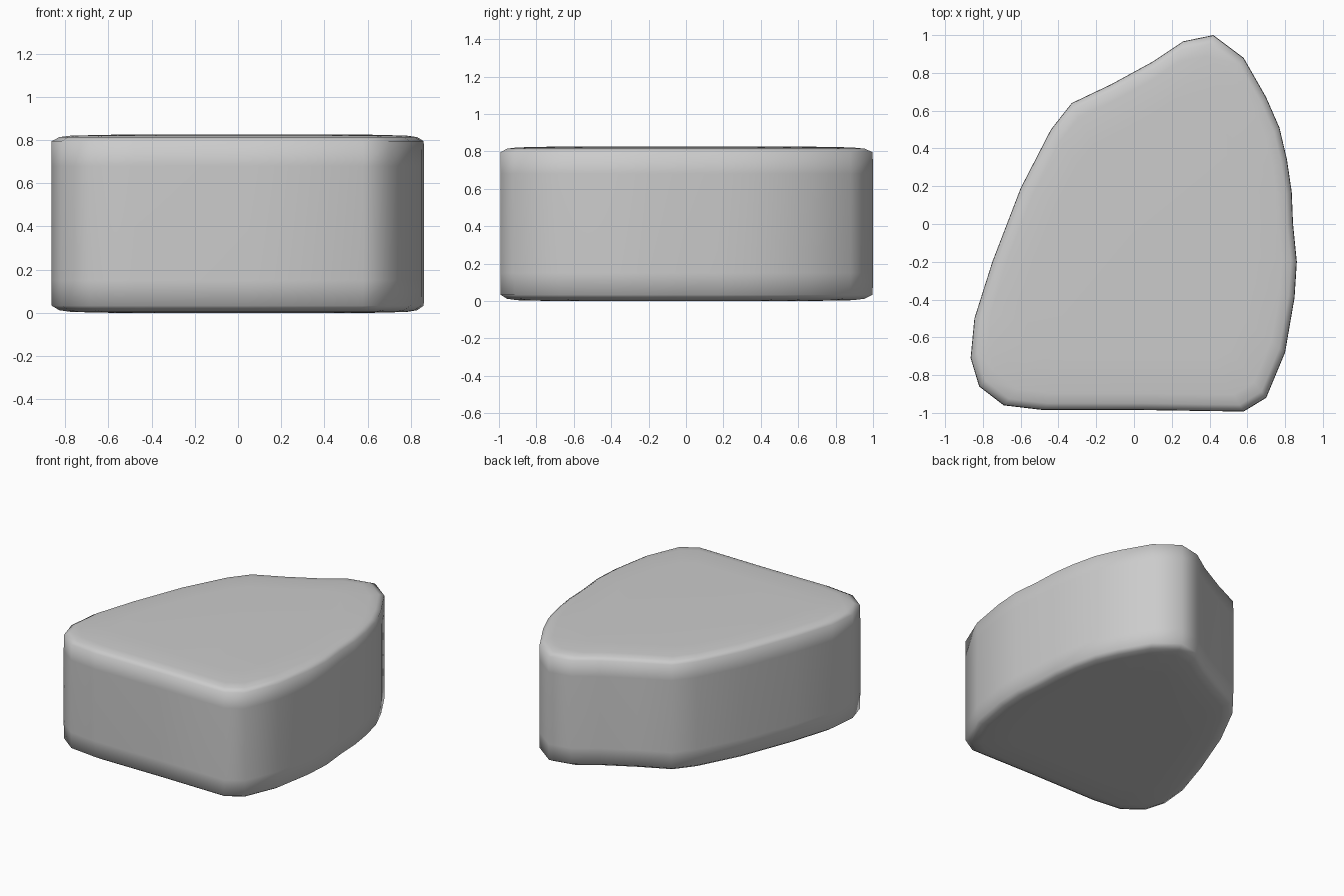
import bpy, bmesh

# Outline seen from above, counter-clockwise
outline = [(-0.48, -0.985), (0.05, -0.985), (0.58, -0.993), (0.70, -0.92), (0.80, -0.68),
           (0.85, -0.39), (0.862, -0.20), (0.842, 0.0), (0.835, 0.17), (0.81, 0.34),
           (0.77, 0.51), (0.70, 0.67), (0.58, 0.88), (0.42, 1.0), (0.26, 0.967),
           (0.10, 0.86), (-0.12, 0.74), (-0.33, 0.64), (-0.44, 0.50), (-0.60, 0.19),
           (-0.75, -0.20), (-0.845, -0.50), (-0.865, -0.71), (-0.82, -0.86), (-0.69, -0.96)]
CX, CY = 0.06, -0.1

# Rounded wall profile: (scale about the centre, height)
profile = [(0.70, 0.0), (0.90, 0.004), (0.96, 0.012), (0.998, 0.033), (1.0, 0.15),
           (1.0, 0.41), (1.0, 0.68), (0.998, 0.795), (0.96, 0.814), (0.90, 0.821),
           (0.70, 0.825)]

# Stone block: stacked rings, capped top and bottom
bm = bmesh.new()
rings = [[bm.verts.new((CX + (x - CX) * s, CY + (y - CY) * s, z)) for x, y in outline]
         for s, z in profile]
n = len(outline)
for a, b in zip(rings, rings[1:]):
    for i in range(n):
        j = (i + 1) % n
        bm.faces.new((a[i], a[j], b[j], b[i]))
bm.faces.new(rings[0][::-1])
bm.faces.new(rings[-1])
for f in bm.faces:
    f.smooth = True

mesh = bpy.data.meshes.new("stone_block")
bm.to_mesh(mesh)
bm.free()
block = bpy.data.objects.new("stone_block", mesh)
bpy.context.collection.objects.link(block)
